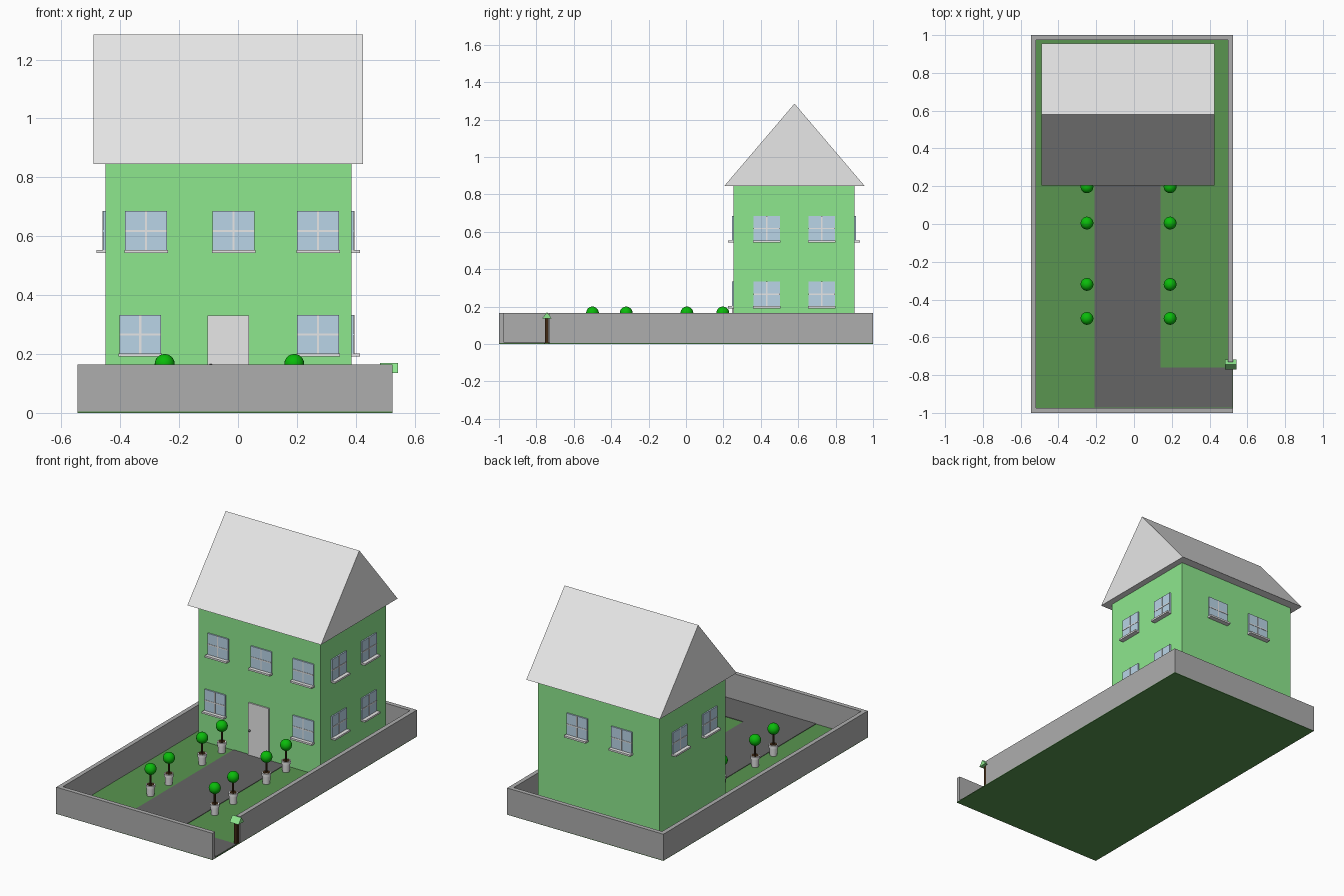
import bpy, bmesh
from math import pi
from mathutils import Matrix, Vector

if "Cube" in bpy.data.objects:
    bpy.data.objects.remove(bpy.data.objects["Cube"], do_unlink=True)


def material(name, r, g, b):
    m = bpy.data.materials.new(name)
    m.use_nodes = True
    m.diffuse_color = (r, g, b, 1)
    bsdf = m.node_tree.nodes["Principled BSDF"]
    bsdf.inputs["Base Color"].default_value = (r, g, b, 1)
    bsdf.inputs["Roughness"].default_value = 0.8
    return m


WHITE = material("off white", 0.8, 0.8, 0.8)
GREEN = material("house green", 0.27, 0.8, 0.27)
GRASS = material("grass green", 0.1, 0.3, 0.08)
ASPHALT = material("asphalt grey", 0.13, 0.13, 0.13)
STONE = material("wall grey", 0.42, 0.42, 0.42)
GLASS = material("window blue", 0.5, 0.68, 0.82)
LEAF = material("leaf green", 0.003, 0.5, 0.003)
WOOD = material("dark wood", 0.05, 0.022, 0.007)
METAL = material("knob grey", 0.2, 0.2, 0.2)


def finish(name, bm, mat):
    bmesh.ops.recalc_face_normals(bm, faces=bm.faces)
    me = bpy.data.meshes.new(name)
    bm.to_mesh(me)
    bm.free()
    me.materials.append(mat)
    ob = bpy.data.objects.new(name, me)
    bpy.context.collection.objects.link(ob)
    return ob


def boxes(name, mat, spans, frame=Matrix()):
    """One object of boxes, each given as ((x0, x1), (y0, y1), (z0, z1))."""
    bm = bmesh.new()
    for span in spans:
        mid = Vector([(a + b) / 2 for a, b in span])
        size = Vector([b - a for a, b in span])
        bmesh.ops.create_cube(bm, size=1, matrix=frame @ Matrix.Translation(mid) @ Matrix.Diagonal(size).to_4x4())
    return finish(name, bm, mat)


def gable(name, mat, x, y, z):
    """Triangular prism with its ridge along x."""
    bm = bmesh.new()
    profile = [(y[0], z[0]), (y[1], z[0]), (sum(y) / 2, z[1])]
    face = bm.faces.new([bm.verts.new((x[0], *p)) for p in profile])
    new = bmesh.ops.extrude_face_region(bm, geom=[face])["geom"]
    bmesh.ops.translate(bm, vec=(x[1] - x[0], 0, 0), verts=[v for v in new if isinstance(v, bmesh.types.BMVert)])
    return finish(name, bm, mat)


def smooth(ob):
    bpy.ops.object.select_all(action="DESELECT")
    ob.select_set(True)
    bpy.context.view_layer.objects.active = ob
    bpy.ops.object.shade_smooth_by_angle()


def lathe(name, mat, loc, sections, sides=16):
    """Stacked cones, each (lower radius, upper radius, z0, z1)."""
    bm = bmesh.new()
    for r0, r1, z0, z1 in sections:
        bmesh.ops.create_cone(bm, cap_ends=True, segments=sides, radius1=r0, radius2=r1, depth=z1 - z0,
                              matrix=Matrix.Translation((loc[0], loc[1], (z0 + z1) / 2)))
    smooth(finish(name, bm, mat))


def ball(name, mat, loc, radius, u=20, v=12):
    bm = bmesh.new()
    bmesh.ops.create_uvsphere(bm, u_segments=u, v_segments=v, radius=radius, matrix=Matrix.Translation(loc))
    smooth(finish(name, bm, mat))


# Plot: lawn, driveway and surrounding wall with a gateway
LEFT, RIGHT, T, H = -0.545, 0.525, 0.027, 0.165
boxes("lawn", GRASS, [((LEFT, RIGHT), (-1, 1), (0, 0.004))])
boxes("driveway", ASPHALT, [((-0.21, 0.14), (-0.76, 0.256), (0.002, 0.007)),
                            ((-0.21, 0.522), (-0.972, -0.76), (0.002, 0.007))])
low = (0.001, H)
boxes("garden_wall", STONE, [((LEFT, RIGHT), (-1, T - 1), low),
                             ((LEFT, RIGHT), (1 - T, 1), low),
                             ((LEFT, LEFT + T), (T - 1, 1 - T), low),
                             ((RIGHT - T, RIGHT), (-0.73, 1 - T), low)])

# House body and roof
X0, X1, Y0, Y1 = -0.45, 0.385, 0.255, 0.9
boxes("house_walls", GREEN, [((X0, X1), (Y0, Y1), (0.002, 0.847))])
gable("roof", WHITE, (-0.49, 0.425), (0.205, 0.955), (0.845, 1.285))


# Windows: local x runs along the wall, local -y points outward
def window(name, frame):
    w, h, bar = 0.071, 0.135, 0.0035
    boxes(name + "_glass", GLASS, [((-w, w), (-0.008, 0.002), (0, h))], frame)
    boxes(name + "_bars", WHITE, [((-bar, bar), (-0.01, 0), (0, h)),
                                  ((-w, w), (-0.01, 0), (h / 2 - bar, h / 2 + bar))], frame)
    boxes(name + "_sill", WHITE, [((-0.074, 0.074), (-0.03, 0.002), (-0.007, 0.004))], frame)


UP, DOWN = 0.55, 0.198
walls = {
    "front": (0, [(-0.312, UP), (-0.015, UP), (0.272, UP), (-0.332, DOWN), (0.272, DOWN)]),
    "left": (pi / 2, [(y, z) for y in (0.432, 0.725) for z in (UP, DOWN)]),
    "back": (pi, [(0.112, UP), (-0.193, UP)]),
    "right": (-pi / 2, [(0.415, UP), (0.71, UP)]),
}
for side, (turn, places) in walls.items():
    for i, (along, z) in enumerate(places):
        spot = {"front": (along, Y0, z), "back": (along, Y1, z),
                "left": (X1, along, z), "right": (X0, along, z)}[side]
        window(f"{side}_window_{i + 1}", Matrix.Translation(spot) @ Matrix.Rotation(turn, 4, "Z"))

# Front door
boxes("front_door", WHITE, [((-0.103, 0.037), (Y0 - 0.008, Y0 + 0.002), (0.005, 0.33))])
ball("door_knob", METAL, (-0.092, Y0 - 0.013, 0.16), 0.007, 10, 6)

# Potted trees in two rows along the drive
for side, x in (("right", -0.249), ("left", 0.191)):
    for i, y in enumerate((0.197, 0.005, -0.32, -0.5)):
        name = f"{side}_tree_{i + 1}"
        lathe(name + "_pot", WHITE, (x, y), [(0.021, 0.024, 0.003, 0.055), (0.027, 0.027, 0.052, 0.07)])
        lathe(name + "_trunk", WOOD, (x, y), [(0.02, 0.02, 0.066, 0.072), (0.006, 0.006, 0.07, 0.15)], 10)
        ball(name + "_crown", LEAF, (x, y, 0.166), 0.034)

# Mailbox beside the gateway
boxes("mailbox_post", WOOD, [((0.502, 0.522), (-0.755, -0.735), (0.002, 0.14))])
gable("mailbox", GREEN, (0.482, 0.543), (-0.77, -0.717), (0.135, 0.17))
